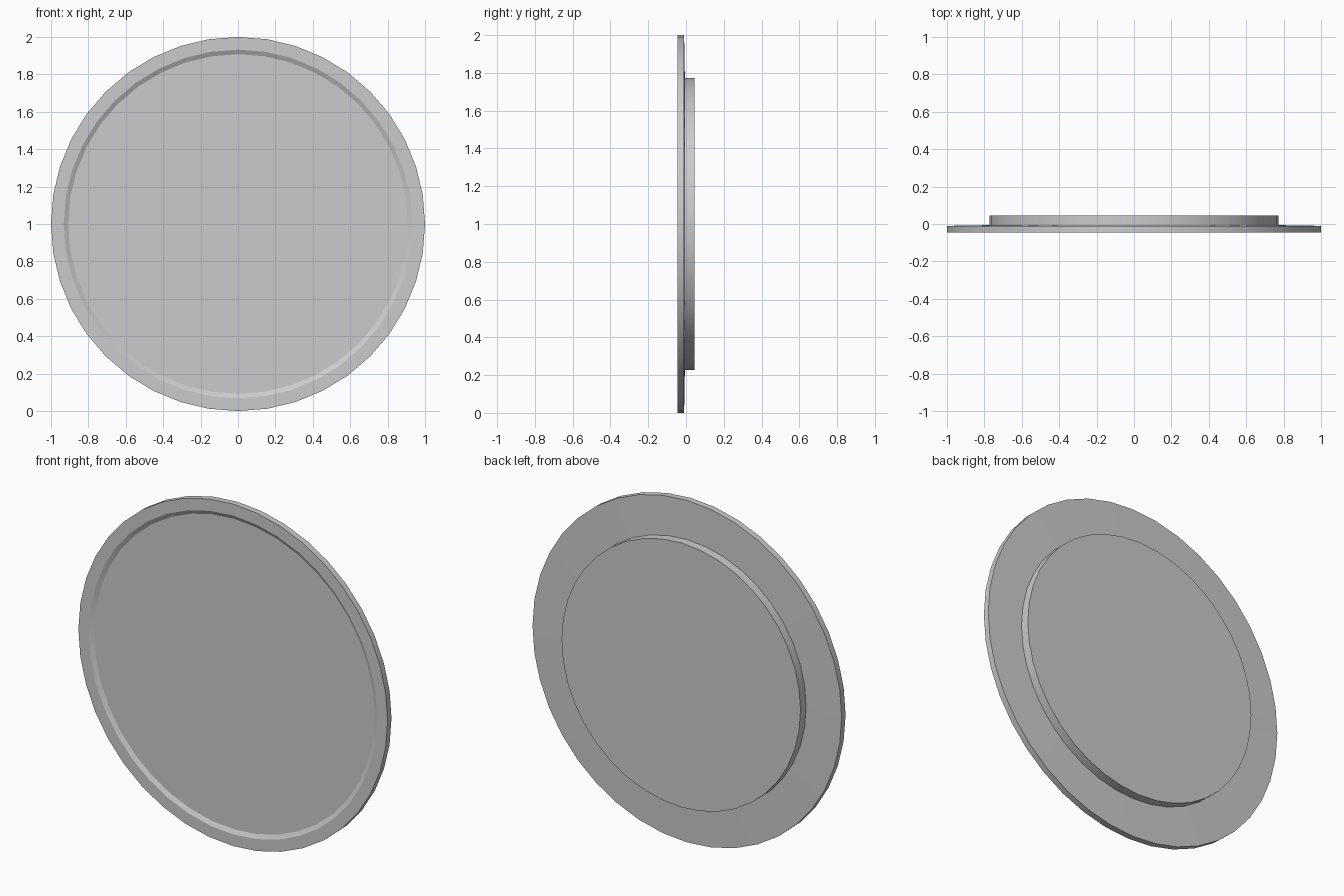
import bpy, bmesh, math

if "Cube" in bpy.data.objects:
    bpy.data.objects.remove(bpy.data.objects["Cube"])

SIDES = 40


def lathe(name, profile):
    """Revolve (radius, y) points around the y axis at z = 1; radius 0 makes a pole."""
    bm = bmesh.new()
    rings = []
    for r, y in profile:
        ring = []
        for i in range(SIDES):
            a = 2 * math.pi * i / SIDES
            ring.append(bm.verts.new((r * math.cos(a), y, 1 + r * math.sin(a))))
        rings.append(ring)
    for a, b in zip(rings, rings[1:]):
        for i in range(SIDES):
            j = (i + 1) % SIDES
            bm.faces.new((a[i], a[j], b[j], b[i]))
    # flat caps on both ends
    bm.faces.new(rings[0])
    bm.faces.new(rings[-1])
    bmesh.ops.recalc_face_normals(bm, faces=bm.faces)
    mesh = bpy.data.meshes.new(name)
    bm.to_mesh(mesh)
    bm.free()
    obj = bpy.data.objects.new(name, mesh)
    bpy.context.collection.objects.link(obj)
    bpy.ops.object.select_all(action='DESELECT')
    obj.select_set(True)
    bpy.context.view_layer.objects.active = obj
    bpy.ops.object.shade_smooth_by_angle(angle=math.radians(20))
    return obj


# One closed body: recessed front face, raised rim, sloped back, round back boss
lathe("round_plate", [
    (0.908, -0.033),
    (0.932, -0.046),
    (1.0, -0.046),
    (1.0, -0.010),
    (0.773, -0.006),
    (0.773, 0.046),
])
